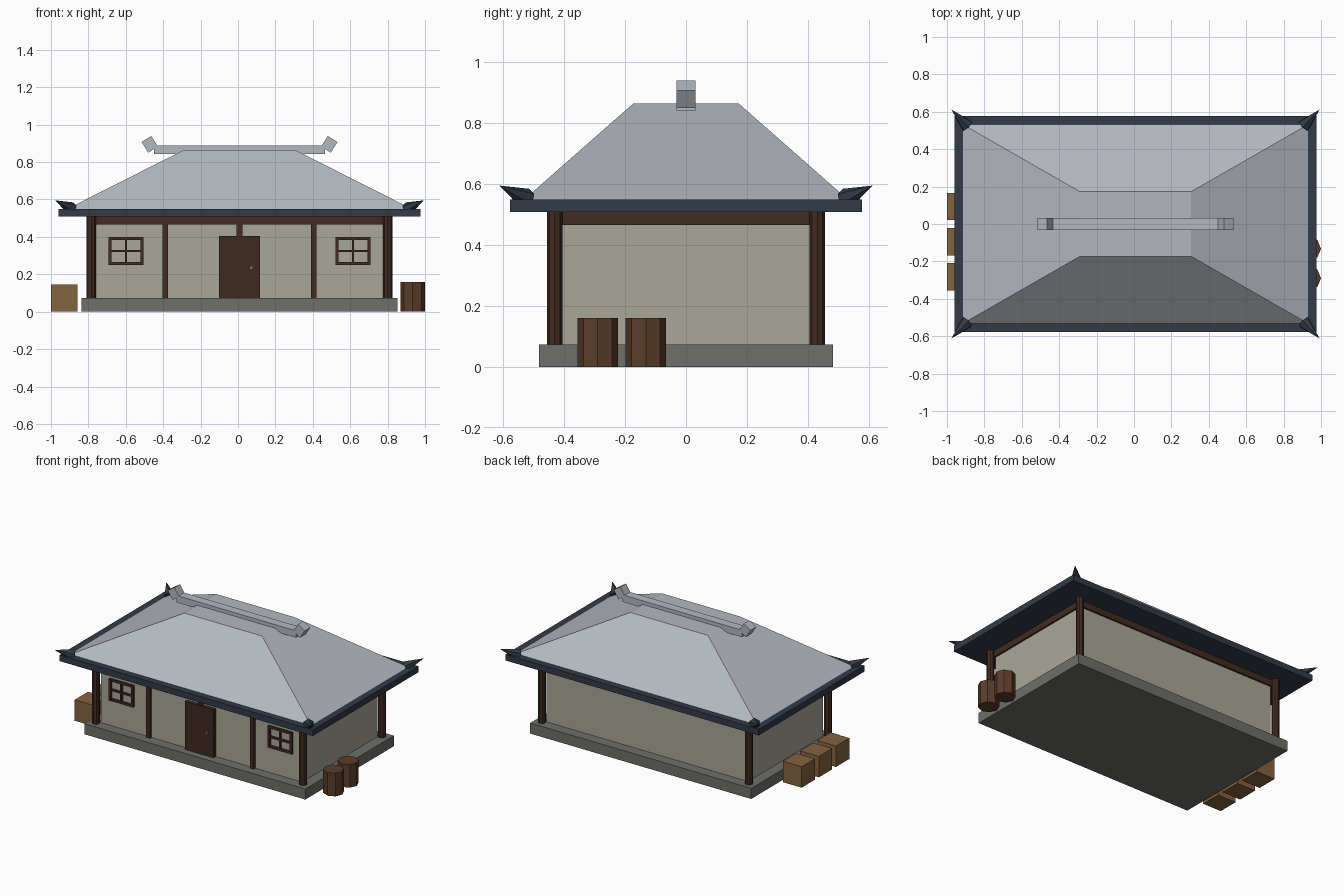
import bpy, bmesh, math
from mathutils import Vector, Matrix

if "Cube" in bpy.data.objects:
    bpy.data.objects.remove(bpy.data.objects["Cube"])

CX = 0.008  # the house sits slightly off centre because of the goods beside it


def mat(name, hexcode):
    m = bpy.data.materials.new(name)
    c = [int(hexcode[i:i + 2], 16) / 255 for i in (0, 2, 4)]
    lin = [v / 12.92 if v <= 0.04045 else ((v + 0.055) / 1.055) ** 2.4 for v in c]
    m.diffuse_color = (*lin, 1)
    m.use_nodes = True
    m.node_tree.nodes["Principled BSDF"].inputs["Base Color"].default_value = m.diffuse_color
    return m


STONE = mat("grey stone", "6E6F6A")
WALL = mat("plaster", "AAA699")
WOOD = mat("dark wood", "422B21")
DOOR = mat("door wood", "3F291F")
ROOF = mat("pale grey roof", "B4B8C0")
EAVE = mat("dark slate", "323B47")
CRATE = mat("crate wood", "84633E")
BARREL = mat("barrel wood", "5A3D2A")
BRASS = mat("brass", "8C7550")


def finish(name, bm, material):
    bmesh.ops.recalc_face_normals(bm, faces=bm.faces)
    me = bpy.data.meshes.new(name)
    bm.to_mesh(me)
    bm.free()
    me.materials.append(material)
    ob = bpy.data.objects.new(name, me)
    bpy.context.collection.objects.link(ob)
    return ob


def box(name, lo, hi, material, tilt=0):
    bm = bmesh.new()
    bmesh.ops.create_cube(bm, size=1)
    lo, hi = Vector(lo), Vector(hi)
    size = hi - lo
    bm.transform(Matrix.Translation((lo + hi) / 2) @ Matrix.Rotation(tilt, 4, 'Y')
                 @ Matrix.Diagonal((*size, 1)))
    return finish(name, bm, material)


def cone(name, start, end, r1, r2, sides, material):
    bm = bmesh.new()
    start, end = Vector(start), Vector(end)
    axis = end - start
    bmesh.ops.create_cone(bm, cap_ends=True, segments=sides, radius1=r1, radius2=r2,
                          depth=axis.length)
    bm.transform(Matrix.Translation((start + end) / 2)
                 @ axis.to_track_quat('Z', 'Y').to_matrix().to_4x4())
    return finish(name, bm, material)


def block(name, hx, hy, z0, z1, material):
    return box(name, (CX - hx, -hy, z0), (CX + hx, hy, z1), material)


# Base, walls and top beam
block("stone_base", 0.845, 0.483, 0, 0.073, STONE)
block("walls", 0.77, 0.41, 0.073, 0.51, WALL)
block("top_beam", 0.782, 0.422, 0.465, 0.51, WOOD)

# Corner columns
for sx in (-1, 1):
    for sy in (-1, 1):
        x, y = CX + sx * 0.792, sy * 0.431
        cone("corner_column", (x, y, 0.073), (x, y, 0.51), 0.025, 0.025, 8, WOOD)

# Front posts
for x in (-0.396, 0, 0.396):
    box("front_post", (CX + x - 0.015, -0.427, 0.073), (CX + x + 0.015, -0.4, 0.47), WOOD)

# Door with knob
box("door", (CX - 0.109, -0.435, 0.073), (CX + 0.109, -0.4, 0.405), DOOR)
box("door_knob", (0.062, -0.447, 0.226), (0.08, -0.433, 0.244), BRASS)

# Window frames with cross bars
for s in (-1, 1):
    wx = CX + s * 0.607
    for dx in (-0.085, 0, 0.085):
        w = 0.006 if dx == 0 else 0.008
        box("window_upright", (wx + dx - w, -0.424, 0.249), (wx + dx + w, -0.405, 0.4), WOOD)
    for z in (0.257, 0.325, 0.392):
        w = 0.006 if z == 0.325 else 0.008
        box("window_crossbar", (wx - 0.093, -0.423, z - w), (wx + 0.093, -0.405, z + w), WOOD)

# Eaves slab and hipped roof with flat top
block("eaves", 0.968, 0.577, 0.508, 0.55, EAVE)
roof = block("roof", 0.925, 0.533, 0.548, 0.865, ROOF)
for v in roof.data.vertices:
    if v.co.z > 0.7:
        v.co.x = CX + (v.co.x - CX) * 0.321
        v.co.y *= 0.324

# Upturned corner tips
for sx in (-1, 1):
    for sy in (-1, 1):
        cone("roof_corner_tip", (CX + sx * 0.9, sy * 0.525, 0.55),
             (CX + sx * 0.984, sy * 0.612, 0.595), 0.037, 0, 6, EAVE)

# Ridge with raised ends
box("ridge", (CX - 0.458, -0.031, 0.842), (CX + 0.458, 0.031, 0.89), ROOF)
for s in (-1, 1):
    x, z = CX + s * 0.48, 0.895
    box("ridge_end", (x - 0.0335, -0.031, z - 0.0305), (x + 0.0335, 0.031, z + 0.0305),
        ROOF, -s * math.radians(58))

# Crates on the left, barrels on the right
for y in (0.093, -0.095, -0.282):
    box("crate", (-1, y - 0.0725, 0), (-0.857, y + 0.0725, 0.145), CRATE)
for y in (-0.29, -0.132):
    cone("barrel", (0.934, y, 0), (0.934, y, 0.16), 0.066, 0.066, 8, BARREL)
